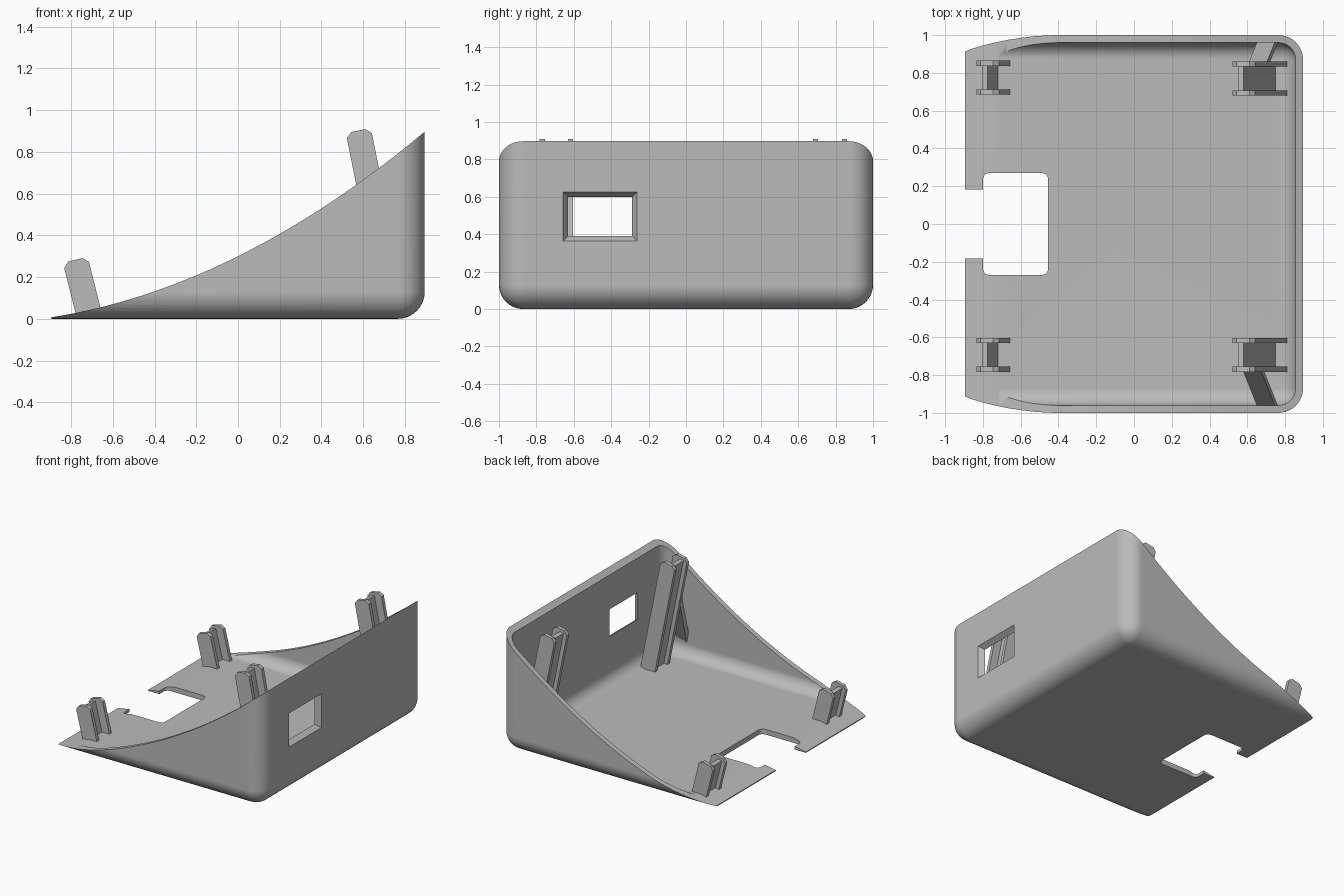
import bpy, bmesh
from mathutils import Vector

if "Cube" in bpy.data.objects:
    bpy.data.objects.remove(bpy.data.objects["Cube"], do_unlink=True)

HALF_X, HALF_Y = 0.895, 1.0
RADIUS, WALL = 0.13, 0.04

grey = bpy.data.materials.new("plain grey")
grey.use_nodes = True
grey.diffuse_color = (0.5, 0.5, 0.5, 1)
grey.node_tree.nodes["Principled BSDF"].inputs["Base Color"].default_value = (0.5, 0.5, 0.5, 1)


def finish(name, bm):
    bmesh.ops.recalc_face_normals(bm, faces=bm.faces)
    mesh = bpy.data.meshes.new(name)
    bm.to_mesh(mesh)
    bm.free()
    mesh.materials.append(grey)
    obj = bpy.data.objects.new(name, mesh)
    bpy.context.collection.objects.link(obj)
    return obj


def activate(obj):
    bpy.ops.object.select_all(action='DESELECT')
    obj.select_set(True)
    bpy.context.view_layer.objects.active = obj


def hull(name, points):
    bm = bmesh.new()
    for p in points:
        bm.verts.new(p)
    bmesh.ops.convex_hull(bm, input=bm.verts)
    bmesh.ops.dissolve_limit(bm, angle_limit=0.001, verts=bm.verts, edges=bm.edges)
    return finish(name, bm)


def prism(name, outline, offset):
    """Extrude a closed 3D outline by an offset vector."""
    bm = bmesh.new()
    face = bm.faces.new([bm.verts.new(p) for p in outline])
    out = bmesh.ops.extrude_face_region(bm, geom=[face])
    moved = [v for v in out["geom"] if isinstance(v, bmesh.types.BMVert)]
    bmesh.ops.translate(bm, verts=moved, vec=offset)
    return finish(name, bm)


def box(name, lo, hi):
    return hull(name, [(x, y, z) for x in (lo[0], hi[0])
                       for y in (lo[1], hi[1]) for z in (lo[2], hi[2])])


def rounded_box(name, inset):
    """Rounded block that runs past the open front edge and the top."""
    obj = box(name, (-2, inset - HALF_Y, inset), (HALF_X - inset, HALF_Y - inset, 2))
    bm = bmesh.new()
    bm.from_mesh(obj.data)
    bmesh.ops.bevel(bm, geom=bm.edges[:], offset=RADIUS - inset, segments=10,
                    profile=0.5, affect='EDGES')
    bm.to_mesh(obj.data)
    bm.free()
    return obj


def boolean(target, cutter, operation):
    activate(target)
    mod = target.modifiers.new("cut", 'BOOLEAN')
    mod.operation, mod.object, mod.solver = operation, cutter, 'EXACT'
    bpy.ops.object.modifier_apply(modifier=mod.name)
    bpy.data.objects.remove(cutter, do_unlink=True)


# Hollow tray with a sweeping rim
shell = rounded_box("shell", 0)
boolean(shell, rounded_box("cavity", WALL), 'DIFFERENCE')
steps = 40
rim = []
for i in range(steps + 1):
    x = -HALF_X + i * 2 * HALF_X / steps
    rim.append((x, -1.5, 0.3 + 0.497 * x + 0.19 * x * x))
end_z = rim[-1][2]
rim += [(1.2, -1.5, end_z + 0.25), (1.2, -1.5, -0.5), (-HALF_X, -1.5, -0.5)]
boolean(shell, prism("rim_cutter", rim, (0, 3, 0)), 'INTERSECT')

# Tapered window through the tall wall
window = []
for x, grow in ((HALF_X - WALL - 0.04, -0.04), (HALF_X + 0.04, 0.04)):
    for y in (-0.643 - grow, -0.275 + grow):
        for z in (0.378 - grow, 0.612 + grow):
            window.append((x, y if y > -0.45 else -0.643 - grow, z))
boolean(shell, hull("window_cutter", window), 'DIFFERENCE')

# Notch in the low edge: narrow mouth, wider pocket with rounded corners
pocket = box("pocket_cutter", (-0.80, -0.27, -0.1), (-0.455, 0.27, 0.3))
bm = bmesh.new()
bm.from_mesh(pocket.data)
upright = [e for e in bm.edges if abs(e.verts[0].co.z - e.verts[1].co.z) > 0.2]
bmesh.ops.bevel(bm, geom=upright, offset=0.035, segments=5, profile=0.5, affect='EDGES')
bm.to_mesh(pocket.data)
bm.free()
boolean(shell, pocket, 'DIFFERENCE')
boolean(shell, box("mouth_cutter", (-1.1, -0.183, -0.1), (-0.7, 0.183, 0.3)), 'DIFFERENCE')

activate(shell)
bpy.ops.object.shade_smooth_by_angle(angle=0.5)
weighted = shell.modifiers.new("weighted", 'WEIGHTED_NORMAL')
weighted.keep_sharp = True


# Leaning posts: two chamfered cheeks joined by a thin web
def post(name, shoulder, lean, y0, y1):
    across = Vector((1, 0, lean)).normalized()
    up = Vector((-lean, 0, 1)).normalized()
    start = Vector((shoulder[0], 0, shoulder[1]))

    def outline(top, y):
        pts = [start + across * a + up * h for a, h in top]
        for p in (pts[-1], pts[0]):
            pts.append(p - up * ((p.z - 0.02) / up.z))
        return [p + Vector((0, y, 0)) for p in pts]

    cheek = [(0, 0), (0.027, 0.025), (0.095, 0.025), (0.122, 0)]
    thick = 0.028
    prism(name + "_cheek_a", outline(cheek, y0), (0, thick, 0))
    prism(name + "_cheek_b", outline(cheek, y1 - thick), (0, thick, 0))
    prism(name + "_web", outline([(0.03, 0.005), (0.061, 0.005)], y0 + thick),
          (0, y1 - y0 - 2 * thick, 0))


for side, y0, y1 in (("left", 0.685, 0.865), ("right", -0.783, -0.603)):
    post("low_post_" + side, (-0.833, 0.244), 0.25, y0, y1)
    post("tall_post_" + side, (0.522, 0.866), 0.2, y0 - 0.006 * (y0 > 0), y1 - 0.004 * (y1 > 0))

# Sloping struts from the tall posts down to the side walls
for side, sign, inner in (("left", 1, 0.85), ("right", -1, 0.77)):
    points = []
    for y in (inner, 0.97):
        t = (y - 0.78) / 0.175
        x, z = 0.578 + 0.07 * t, 0.575 - 0.345 * t
        for drop in (0, 0.08):
            points.append((x + 0.2 * drop, sign * y, z - drop))
            points.append((x + 0.095 + 0.2 * drop, sign * y, z + 0.019 - drop))
    hull("strut_" + side, points)
